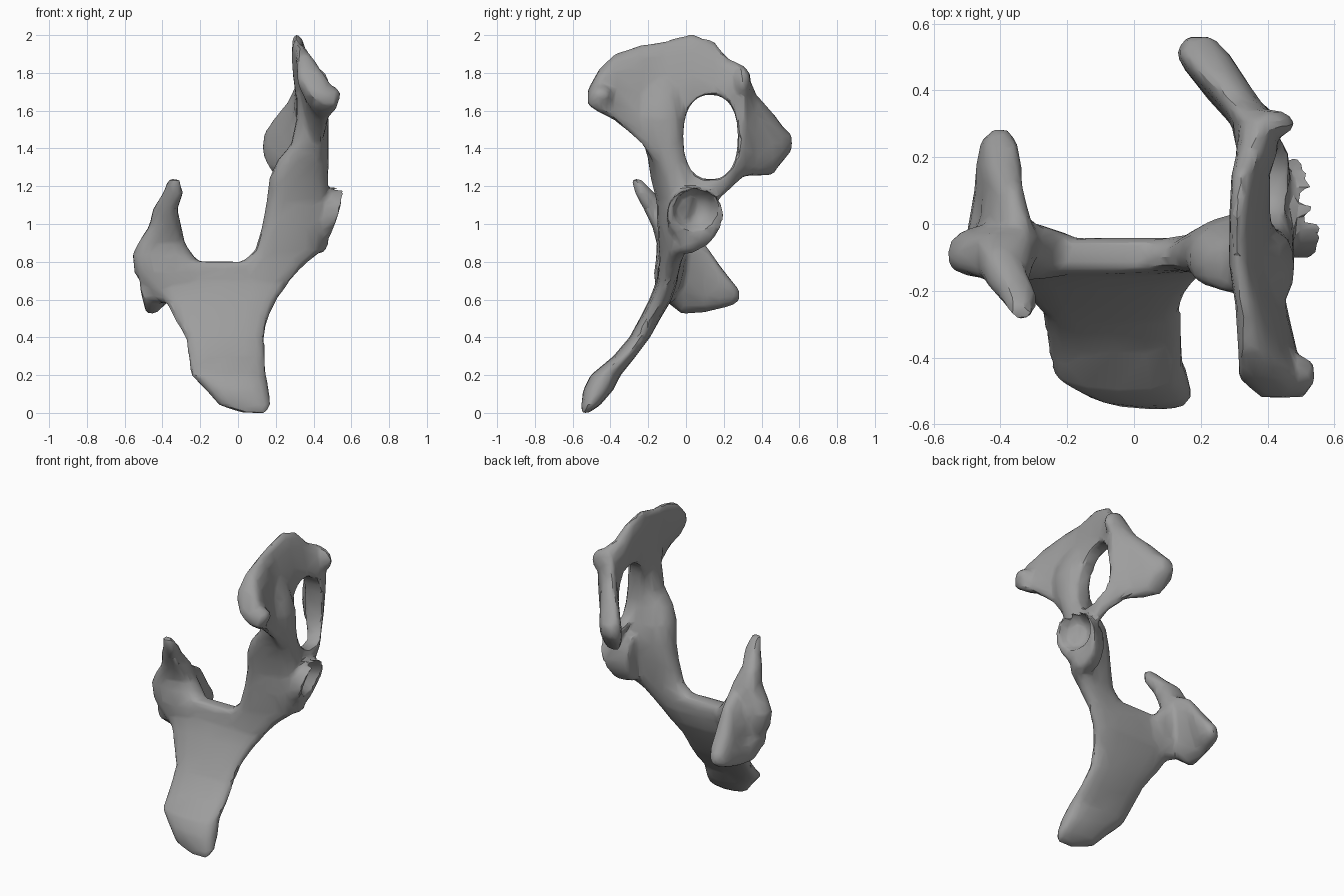
import bpy, bmesh, math
from mathutils import Vector


def loft(name, sections, n=16, power=0.75):
    """Skin through rounded sections: (centre, half-width vector, half-thickness vector)."""
    bm = bmesh.new()
    rings = []
    for c, u, v in sections:
        ring = []
        for i in range(n):
            a = 2 * math.pi * i / n
            ca, sa = math.cos(a), math.sin(a)
            p = (Vector(c) + Vector(u) * math.copysign(abs(ca) ** power, ca)
                 + Vector(v) * math.copysign(abs(sa) ** power, sa))
            ring.append(bm.verts.new(p))
        rings.append(ring)
    for a, b in zip(rings, rings[1:]):
        for i in range(n):
            j = (i + 1) % n
            bm.faces.new((a[i], a[j], b[j], b[i]))
    bm.faces.new(rings[0])
    bm.faces.new(rings[-1])
    bmesh.ops.recalc_face_normals(bm, faces=bm.faces)
    me = bpy.data.meshes.new(name)
    bm.to_mesh(me)
    bm.free()
    ob = bpy.data.objects.new(name, me)
    bpy.context.collection.objects.link(ob)
    return ob


def slab(name, rows):
    """Plate in horizontal rows: z, x left, x right, y left, y right, half thickness."""
    return loft(name, [(((a + b) / 2, (p + q) / 2, z), ((b - a) / 2, (q - p) / 2, 0), (0, t, 0))
                       for z, a, b, p, q, t in rows])


def fin(name, rows):
    """Upright plate in steps of y: y, z low, z high, x low, x high, half thickness."""
    return loft(name, [(((p + q) / 2, y, (a + b) / 2), ((q - p) / 2, 0, (b - a) / 2), (t, 0, 0))
                       for y, a, b, p, q, t in rows])


def apply_mod(ob, kind, **settings):
    m = ob.modifiers.new(kind, kind)
    for k, v in settings.items():
        setattr(m, k, v)
    bpy.context.view_layer.objects.active = ob
    bpy.ops.object.modifier_apply(modifier=m.name)


def cut(ob, tool):
    apply_mod(ob, 'BOOLEAN', operation='DIFFERENCE', object=tool, solver='EXACT')
    bpy.data.objects.remove(tool)


def ball(loc, scale):
    bpy.ops.mesh.primitive_uv_sphere_add(segments=24, ring_count=14, radius=1, location=loc)
    ob = bpy.context.object
    ob.scale = scale
    bpy.ops.object.transform_apply(location=False, rotation=False, scale=True)
    return ob


# Lower curved plate, up to the notch
plate = slab("lower_plate", [
    (0.00, 0.02, 0.15, -0.53, -0.54, 0.02),
    (0.04, -0.10, 0.175, -0.50, -0.51, 0.05),
    (0.12, -0.17, 0.165, -0.46, -0.47, 0.08),
    (0.20, -0.25, 0.15, -0.42, -0.43, 0.08),
    (0.30, -0.265, 0.145, -0.33, -0.32, 0.06),
    (0.40, -0.28, 0.14, -0.25, -0.24, 0.055),
    (0.50, -0.34, 0.16, -0.19, -0.19, 0.055),
    (0.60, -0.39, 0.21, -0.14, -0.13, 0.06),
    (0.70, -0.46, 0.28, -0.11, -0.09, 0.055),
    (0.76, -0.49, 0.33, -0.10, -0.09, 0.055),
    (0.80, -0.50, 0.36, -0.10, -0.09, 0.045)])

# Right branch rising from the plate and fading into the wing
neck = slab("right_neck", [
    (0.70, -0.05, 0.27, -0.11, -0.09, 0.05),
    (0.79, 0.01, 0.36, -0.10, -0.07, 0.055),
    (0.86, 0.09, 0.45, -0.10, -0.04, 0.06),
    (1.00, 0.13, 0.46, -0.09, -0.04, 0.08),
    (1.12, 0.15, 0.48, -0.09, -0.02, 0.09),
    (1.24, 0.165, 0.48, -0.11, -0.04, 0.10),
    (1.34, 0.21, 0.48, -0.13, -0.08, 0.09),
    (1.42, 0.28, 0.48, -0.13, -0.11, 0.10),
    (1.56, 0.31, 0.48, -0.13, -0.13, 0.11),
    (1.66, 0.31, 0.45, -0.14, -0.14, 0.11),
    (1.80, 0.32, 0.38, -0.14, -0.14, 0.08)])

# Upright wing with its rear arm, pierced by the oval opening
wing = fin("right_wing", [
    (-0.52, 1.63, 1.71, 0.49, 0.40, 0.05),
    (-0.46, 1.59, 1.82, 0.47, 0.37, 0.09),
    (-0.38, 1.55, 1.90, 0.45, 0.35, 0.065),
    (-0.24, 1.43, 1.95, 0.43, 0.33, 0.05),
    (-0.12, 1.25, 1.97, 0.42, 0.31, 0.05),
    (0.03, 1.16, 2.01, 0.43, 0.31, 0.05),
    (0.15, 1.10, 1.97, 0.44, 0.32, 0.055),
    (0.22, 1.17, 1.88, 0.42, 0.35, 0.065),
    (0.31, 1.25, 1.84, 0.34, 0.38, 0.075),
    (0.37, 1.25, 1.69, 0.28, 0.32, 0.07),
    (0.46, 1.26, 1.59, 0.22, 0.25, 0.08),
    (0.51, 1.33, 1.52, 0.20, 0.21, 0.08),
    (0.56, 1.39, 1.47, 0.19, 0.20, 0.04)])
opening = loft("opening_cutter", [((x, 0.13, 1.46), (0, 0.145, 0), (0, 0, 0.225))
                                  for x in (-0.2, 0.9)], n=24, power=0.85)
cut(wing, opening)

# Bony knobs: rear top corner, wing front corner, socket lower lip
knobs = [ball(*k) for k in (
    ((0.40, 0.30, 1.75), (0.08, 0.045, 0.08)),
    ((0.49, -0.45, 1.68), (0.055, 0.06, 0.05)),
    ((0.42, 0.01, 0.91), (0.06, 0.07, 0.07)))]

# Right socket: cup narrowing downwards, rim tilted outward at the top
socket = loft("right_socket", [
    ((0.34, 0.02, 1.02), (0, 0.11, 0), (0, 0, 0.16)),
    ((0.44, 0.04, 1.03), (0, 0.14, 0), (0, 0, 0.17)),
    ((0.51, 0.05, 1.05), (-0.025, 0.155, 0), (0.045, 0, 0.14))], power=0.95)
cut(socket, ball((0.53, 0.055, 1.07), (0.12, 0.12, 0.115)))

# Left branch ending in a broken spike
left = slab("left_branch", [
    (0.58, -0.40, -0.25, -0.11, -0.14, 0.04),
    (0.66, -0.49, -0.20, -0.09, -0.10, 0.065),
    (0.74, -0.55, -0.15, -0.09, -0.09, 0.08),
    (0.84, -0.56, -0.24, -0.09, -0.06, 0.08),
    (0.90, -0.53, -0.28, -0.10, -0.06, 0.07),
    (0.99, -0.47, -0.30, -0.10, -0.10, 0.08),
    (1.08, -0.45, -0.32, -0.13, -0.17, 0.07),
    (1.16, -0.40, -0.29, -0.20, -0.23, 0.05),
    (1.24, -0.37, -0.31, -0.26, -0.27, 0.025)])

# Left rear flange with a shallow socket hollow
flange = fin("left_flange", [
    (-0.12, 0.60, 0.94, -0.46, -0.38, 0.09),
    (-0.02, 0.52, 0.97, -0.46, -0.34, 0.07),
    (0.10, 0.53, 0.90, -0.45, -0.36, 0.05),
    (0.18, 0.55, 0.78, -0.43, -0.38, 0.06),
    (0.25, 0.57, 0.69, -0.42, -0.39, 0.05),
    (0.285, 0.60, 0.65, -0.40, -0.40, 0.02)])
cut(flange, ball((-0.54, 0.05, 0.72), (0.085, 0.10, 0.11)))

# Fuse everything into one continuous bone surface
bpy.ops.object.select_all(action='DESELECT')
for ob in (plate, neck, wing, socket, left, flange, *knobs):
    ob.select_set(True)
bpy.context.view_layer.objects.active = plate
bpy.ops.object.join()
bone = plate
bone.name = "pelvic_bone"
apply_mod(bone, 'REMESH', mode='VOXEL', voxel_size=0.014)
apply_mod(bone, 'SMOOTH', factor=0.5, iterations=8)
apply_mod(bone, 'DECIMATE', ratio=0.07)
bpy.ops.object.shade_smooth_by_angle(angle=math.radians(30))

# Dark grey finish
mat = bpy.data.materials.new("bone_grey")
mat.diffuse_color = (0.34, 0.34, 0.34, 1)
bone.data.materials.clear()
bone.data.materials.append(mat)
